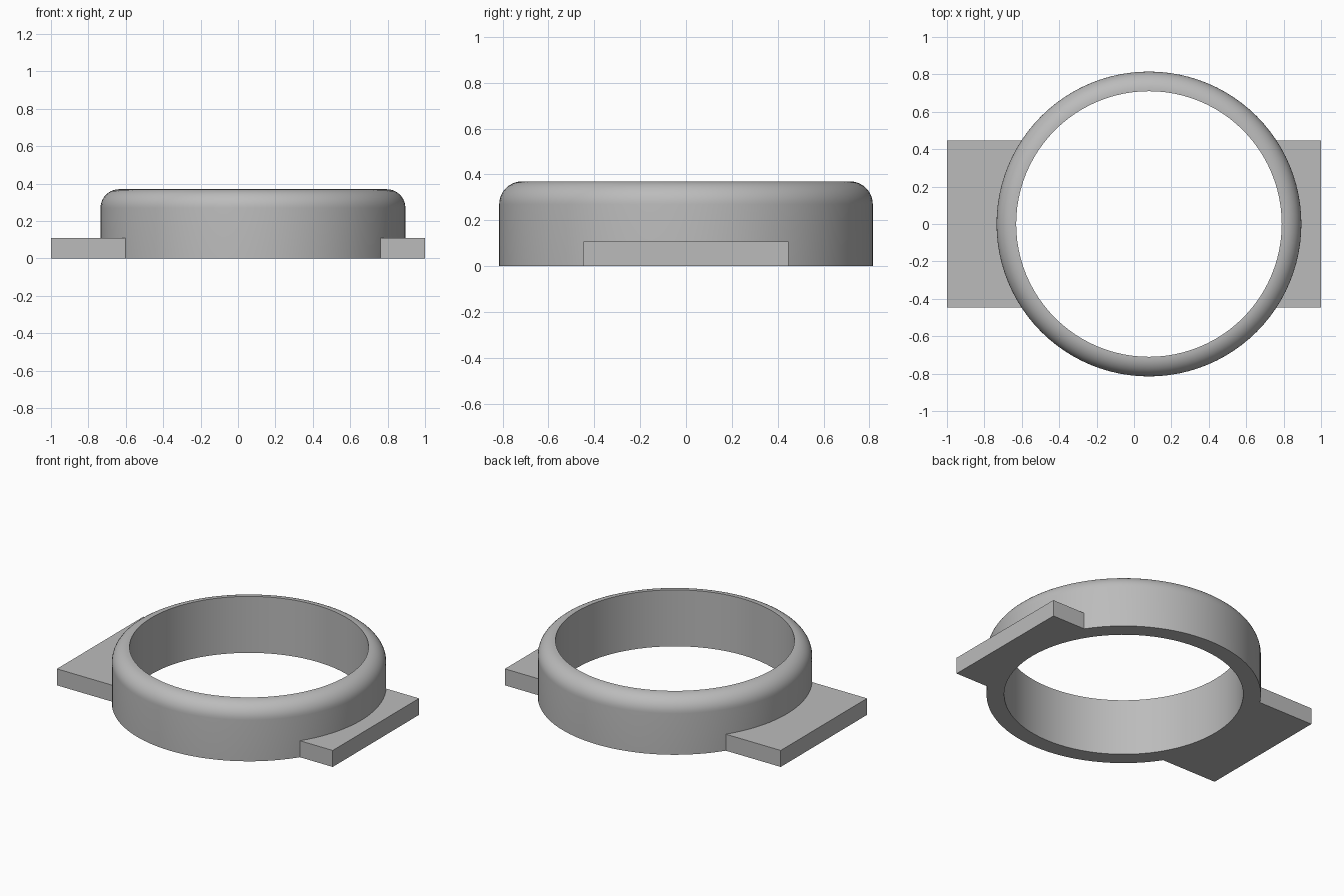
import bpy
import bmesh
from math import sin, cos, pi, asin, sqrt

cube = bpy.data.objects.get("Cube")
if cube:
    bpy.data.objects.remove(cube, do_unlink=True)

CX = 0.08          # ring centre along x
OUTER, INNER = 0.815, 0.71
HEIGHT, FILLET = 0.37, 0.1
TAB_HEIGHT, TAB_HALF = 0.108, 0.447
SEGMENTS = 96

grey = bpy.data.materials.new("plain grey")
grey.use_nodes = True
colour = (0.5, 0.5, 0.5, 1)
grey.diffuse_color = colour
grey.node_tree.nodes["Principled BSDF"].inputs["Base Color"].default_value = colour


def add_object(name, bm):
    bmesh.ops.recalc_face_normals(bm, faces=bm.faces)
    mesh = bpy.data.meshes.new(name)
    bm.to_mesh(mesh)
    bm.free()
    mesh.materials.append(grey)
    obj = bpy.data.objects.new(name, mesh)
    bpy.context.collection.objects.link(obj)
    return obj


# Ring: wall profile with a rounded outer top edge, turned about its axis
profile = [(INNER, 0), (OUTER, 0)]
for i in range(11):
    a = i / 10 * pi / 2
    profile.append((OUTER - FILLET + FILLET * cos(a), HEIGHT - FILLET + FILLET * sin(a)))
profile.append((INNER, HEIGHT))

bm = bmesh.new()
rings = []
for s in range(SEGMENTS):
    t = 2 * pi * s / SEGMENTS
    rings.append([bm.verts.new((CX + r * cos(t), r * sin(t), z)) for r, z in profile])
for s in range(SEGMENTS):
    a, b = rings[s], rings[(s + 1) % SEGMENTS]
    for j in range(len(profile)):
        k = (j + 1) % len(profile)
        bm.faces.new((a[j], b[j], b[k], a[k]))
ring = add_object("ring", bm)
bpy.context.view_layer.objects.active = ring
ring.select_set(True)
bpy.ops.object.shade_smooth_by_angle(angle=pi / 6)
ring.select_set(False)


# Tabs: flat plates whose inner edge follows the ring wall
def add_tab(name, side):
    radius = OUTER - 0.003
    limit = asin(TAB_HALF / radius)
    outline = [(side, -TAB_HALF), (side, TAB_HALF)]
    for i in range(25):
        t = limit * (1 - i / 12)
        outline.append((CX + side * radius * cos(t), radius * sin(t)))
    bm = bmesh.new()
    base = bm.faces.new([bm.verts.new((x, y, 0)) for x, y in outline])
    top = bmesh.ops.extrude_face_region(bm, geom=[base], use_keep_orig=True)
    verts = [g for g in top["geom"] if isinstance(g, bmesh.types.BMVert)]
    bmesh.ops.translate(bm, verts=verts, vec=(0, 0, TAB_HEIGHT))
    add_object(name, bm)


add_tab("left_tab", 1)
add_tab("right_tab", -1)
